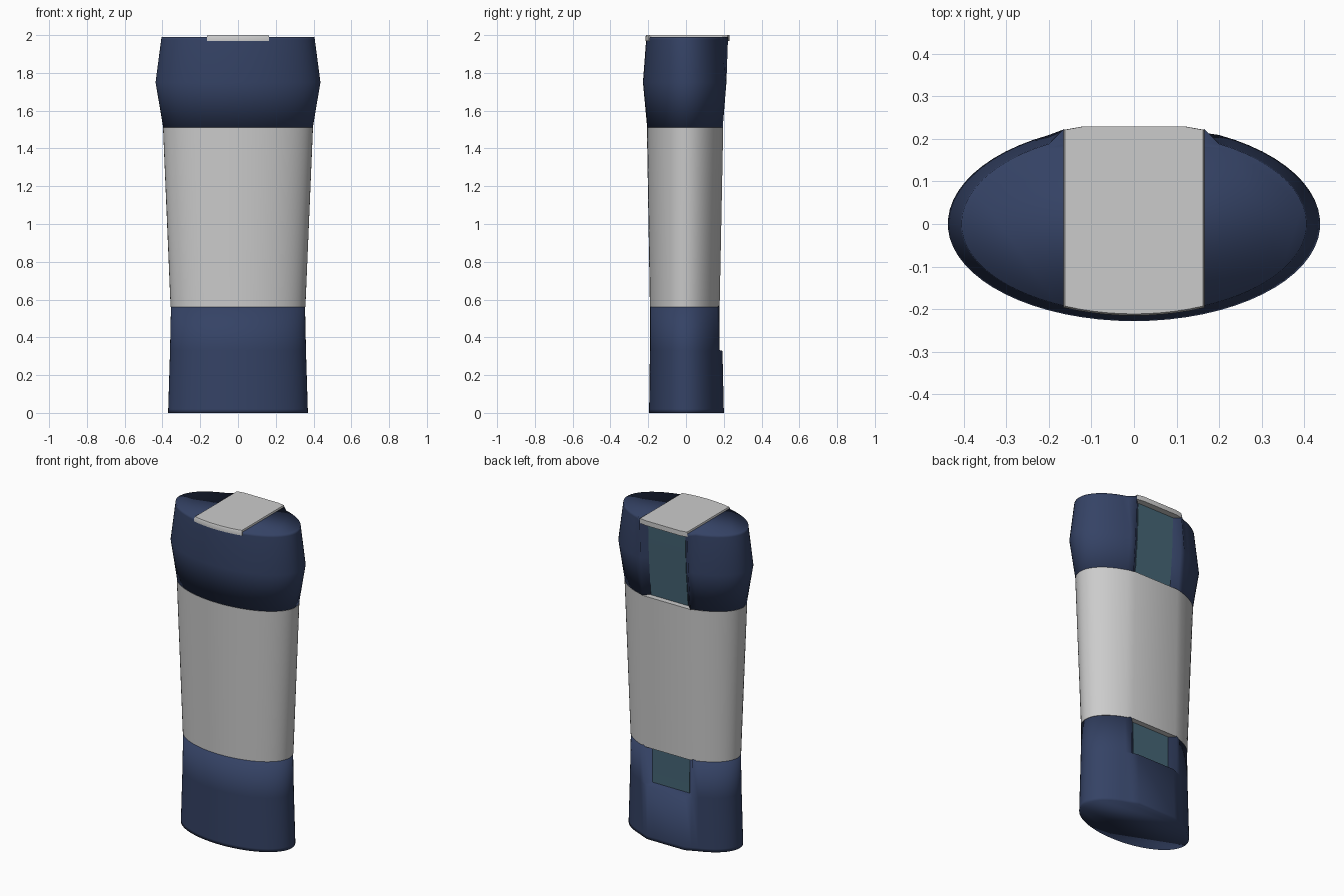
import bpy, bmesh
from math import acos, cos, sin, pi, radians

if "Cube" in bpy.data.objects:
    bpy.data.objects.remove(bpy.data.objects["Cube"])


def material(name, color):
    m = bpy.data.materials.new(name)
    m.diffuse_color = color
    m.use_nodes = True
    m.node_tree.nodes["Principled BSDF"].inputs["Base Color"].default_value = m.diffuse_color
    return m


navy = material("navy", (0.035, 0.055, 0.13, 1))
teal = material("teal", (0.06, 0.13, 0.18, 1))


def section(a, b, back, n=56, cut=0.2):
    """Elliptical outline, its back closed by mirrored points (x descending to 0)."""
    t0 = acos(cut / a)
    pts = []
    for i in range(n + 1):
        t = t0 - (pi + 2 * t0) * i / n
        y = b * sin(t) * (1.03 if sin(t) > 0 else 1)
        pts.append((a * cos(t), y))
    return pts + [(-x, y) for x, y in back] + [(x, y) for x, y in reversed(back)]


def loft(name, rings, mat=None, angle=180):
    """Skin stacked (z, outline) rings into a closed solid."""
    bm = bmesh.new()
    loops = [[bm.verts.new((x, y, z)) for x, y in pts] for z, pts in rings]
    for lo, hi in zip(loops, loops[1:]):
        for i in range(len(lo)):
            j = (i + 1) % len(lo)
            bm.faces.new((lo[i], lo[j], hi[j], hi[i]))
    bm.faces.new(loops[0])
    bm.faces.new(loops[-1])
    bmesh.ops.recalc_face_normals(bm, faces=bm.faces)
    me = bpy.data.meshes.new(name)
    bm.to_mesh(me)
    bm.free()
    ob = bpy.data.objects.new(name, me)
    bpy.context.collection.objects.link(ob)
    if mat:
        me.materials.append(mat)
    bpy.ops.object.select_all(action='DESELECT')
    ob.select_set(True)
    bpy.context.view_layer.objects.active = ob
    bpy.ops.object.shade_smooth_by_angle(angle=radians(angle))
    return ob


def groove(edge, depth=0.035):
    return [(0.165, edge), (0.13, edge - depth)]


# Lower shell: closed back panel up to 0.33, open groove above it
panel = lambda y: [(0.165, y - 0.015), (0.13, y)]
loft("lower_shell", [
    (0.0, section(0.37, 0.195, panel(0.2))),
    (0.02, section(0.3695, 0.195, panel(0.2))),
    (0.328, section(0.36, 0.191, panel(0.193))),
    (0.332, section(0.36, 0.191, groove(0.178))),
    (0.565, section(0.355, 0.19, groove(0.176))),
], navy, 100)

# Middle sleeve with a flat back
loft("middle_sleeve", [
    (0.56, section(0.357, 0.191, [(0.155, 0.178)])),
    (1.51, section(0.397, 0.207, [(0.155, 0.197)])),
], angle=40)

# Upper shell with the groove running up its back
loft("upper_shell", [
    (1.505, section(0.395, 0.205, groove(0.194))),
    (1.75, section(0.437, 0.228, groove(0.214))),
    (1.975, section(0.407, 0.211, groove(0.222))),
    (1.99, section(0.405, 0.21, groove(0.223))),
], navy, 100)


# Inner core showing in the groove
def strip(y):
    return [(-0.128, 0.05), (0.128, 0.05), (0.128, y), (-0.128, y)]


loft("inner_core", [
    (0.335, strip(0.147)), (0.56, strip(0.145)), (1.51, strip(0.163)),
    (1.75, strip(0.183)), (1.98, strip(0.191)),
], teal, 30)


# Cap strip over the top, its front following the curved body
def cap(s, front):
    n = 10
    pts = []
    for i in range(n + 1):
        x = -0.165 + 0.33 * i / n
        pts.append((x * s, -front * (1 - (x / 0.405) ** 2) ** 0.5))
    return pts + [(0.165 * s, 0.221), (0.12 * s, 0.229), (-0.12 * s, 0.229), (-0.165 * s, 0.221)]


loft("cap_strip", [
    (1.97, cap(1, 0.215)), (1.992, cap(1, 0.215)), (2.0, cap(0.98, 0.211)),
], angle=50)
